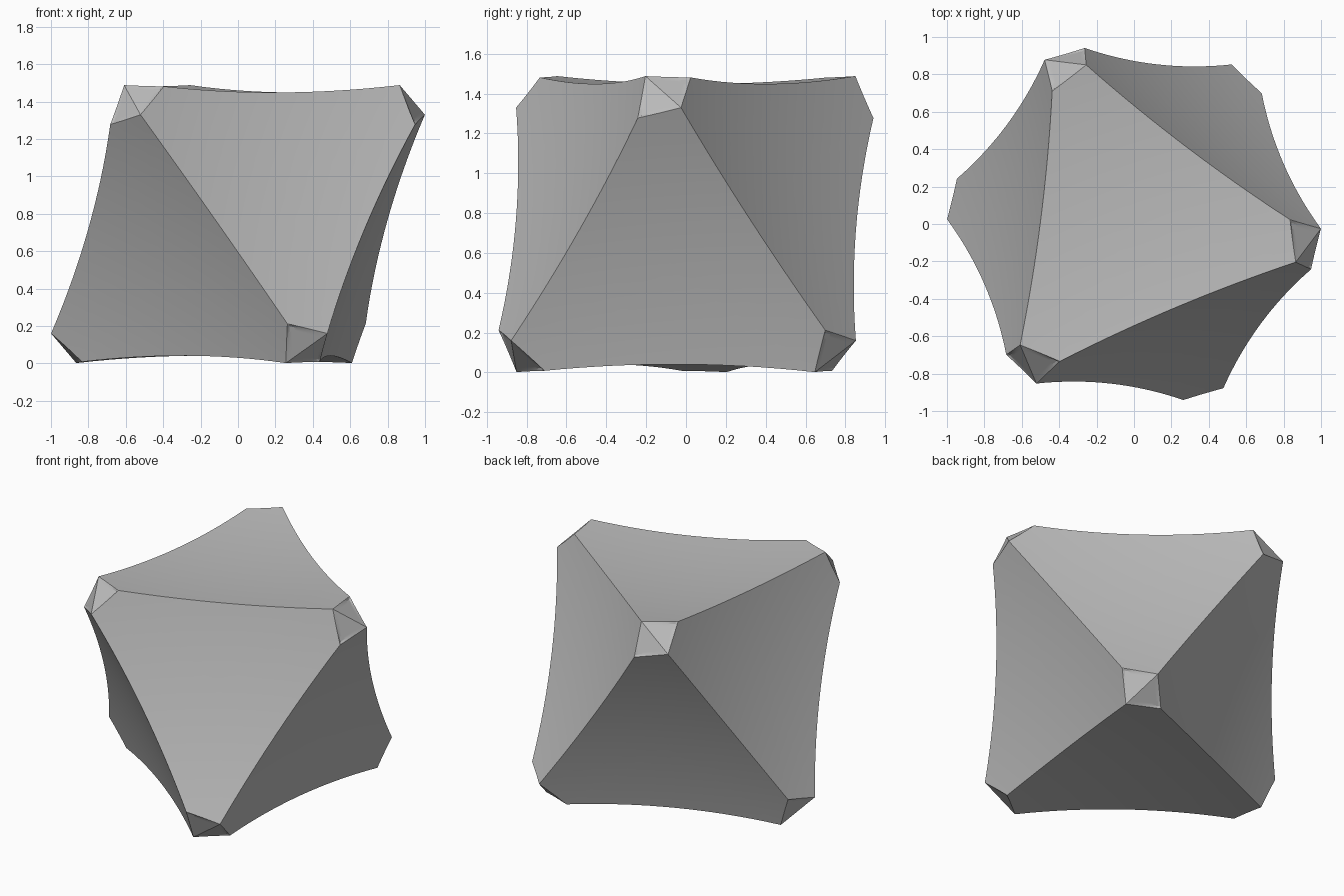
import bpy, bmesh, math
from itertools import product
from mathutils import Vector, Matrix

if "Cube" in bpy.data.objects:
    bpy.data.objects.remove(bpy.data.objects["Cube"], do_unlink=True)

# Tip quad: (height on the axis, half diagonal) for its ridge and its low corners
RIDGE = (1.15, 0.137)
LOW = (1.09, 0.175)
CENTRE = 4.4                                   # hollow-sphere centre on each diagonal
MID = 0.745                                    # height of the middle
HOLLOW = Vector((CENTRE, CENTRE, CENTRE))
RADIUS = (Vector((RIDGE[0], RIDGE[1], 0)) - HOLLOW).length


def tip_corner(axis, sign, kind, side):
    """Corner of a tip, on the edge leading to a neighbouring tip."""
    dims, step = (LOW, 1) if kind == "low" else (RIDGE, 2)
    p = Vector((0, 0, 0))
    p[axis] = sign * dims[0]
    p[(axis + step) % 3] = side * dims[1]
    return p


def hollow(p):
    """Slide a point along its ray onto the hollow sphere of its octant."""
    d = Vector([abs(c) for c in p]).normalized()
    b = d.dot(HOLLOW)
    return p.normalized() * (b - math.sqrt(b * b - HOLLOW.length_squared + RADIUS ** 2))


bm = bmesh.new()
corners = {}


def vert(p):
    key = tuple(round(c, 3) for c in p)
    if key not in corners:
        corners[key] = bm.verts.new(p)
    return corners[key]


# Eight hollow sides, each a fan around its middle
for s in product((1, -1), repeat=3):
    ring = []
    for a in range(3):
        ring.append(vert(tip_corner(a, s[a], "ridge", s[(a + 2) % 3])))
        ring.append(vert(tip_corner(a, s[a], "low", s[(a + 1) % 3])))
    mid = vert(Vector(s) * 0.4)
    for i in range(6):
        bm.faces.new((mid, ring[i], ring[(i + 1) % 6])).material_index = 0

# Six blunt tips, each folded along its ridge
tips = []
for a, s in product(range(3), (1, -1)):
    r1, r2 = (vert(tip_corner(a, s, "ridge", k)) for k in (1, -1))
    for k in (1, -1):
        face = bm.faces.new((r1, r2, vert(tip_corner(a, s, "low", k))))
        face.material_index = 1                # temporary mark for tip faces

bmesh.ops.subdivide_edges(bm, edges=bm.edges[:], cuts=15, use_grid_fill=True)
for v in bm.verts:
    if any(f.material_index == 0 for f in v.link_faces):
        v.co = hollow(v.co)
for f in bm.faces:
    f.material_index = 0

# Stand the body on one side, turned about the vertical
axes = []
for k in range(3):
    a = math.radians(113 + 120 * k)
    axes.append(Vector((math.cos(a) * math.sqrt(2 / 3), math.sin(a) * math.sqrt(2 / 3), math.sqrt(1 / 3))))
bmesh.ops.transform(bm, matrix=Matrix(axes).transposed().to_4x4(), verts=bm.verts)
bmesh.ops.translate(bm, vec=(0, 0, MID), verts=bm.verts)
bmesh.ops.recalc_face_normals(bm, faces=bm.faces)

mesh = bpy.data.meshes.new("hollow_sided_octahedron")
bm.to_mesh(mesh)
bm.free()
body = bpy.data.objects.new("hollow_sided_octahedron", mesh)
bpy.context.collection.objects.link(body)

# Plain grey
grey = bpy.data.materials.new("plain_grey")
grey.use_nodes = True
colour = (0.5, 0.5, 0.5, 1)
grey.diffuse_color = colour
grey.node_tree.nodes["Principled BSDF"].inputs["Base Color"].default_value = colour
mesh.materials.append(grey)

bpy.ops.object.select_all(action="DESELECT")
body.select_set(True)
bpy.context.view_layer.objects.active = body
bpy.ops.object.shade_smooth_by_angle(angle=math.radians(20))
